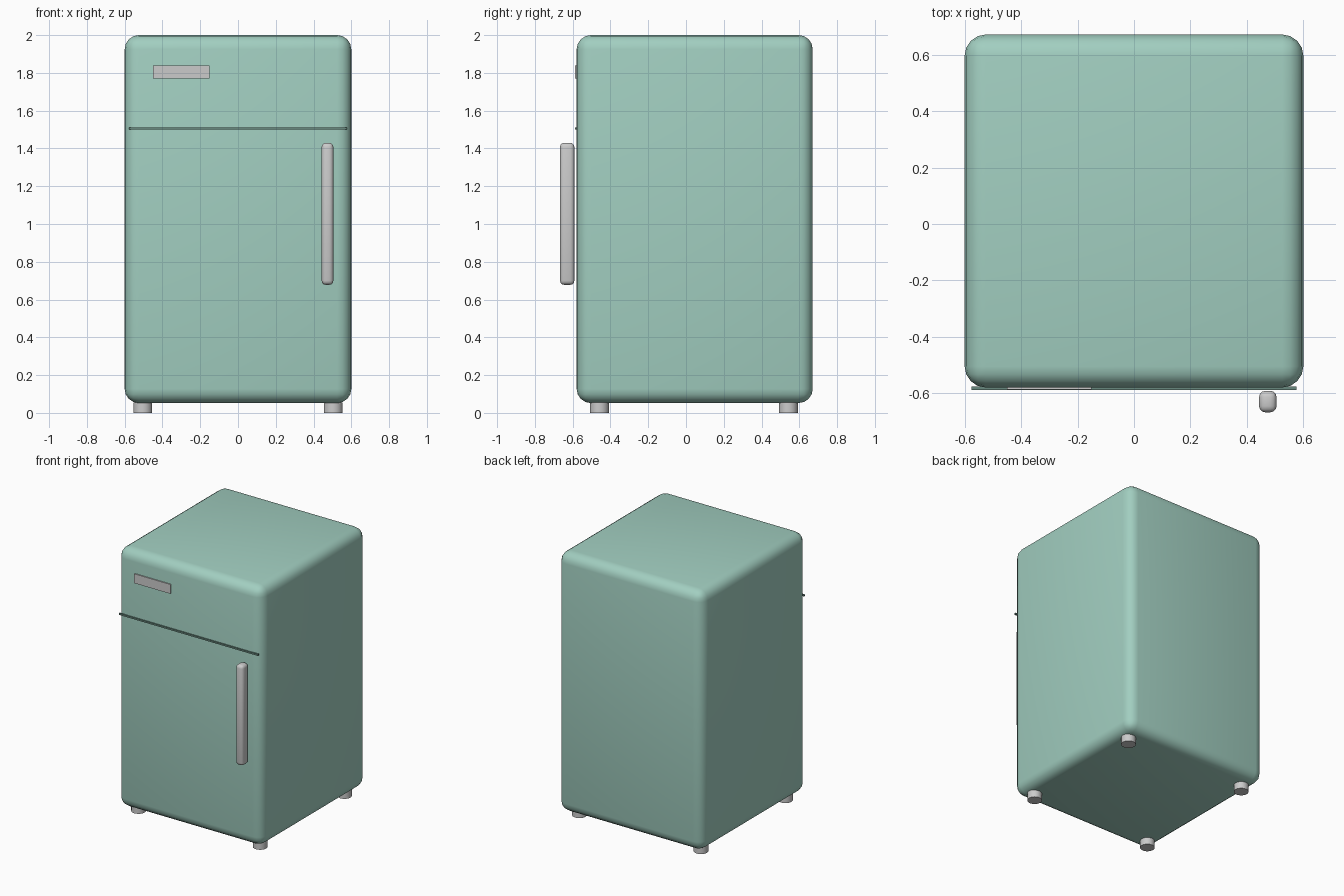
import bpy
import math

if "Cube" in bpy.data.objects:
    bpy.data.objects.remove(bpy.data.objects["Cube"])


def material(name, rgb):
    m = bpy.data.materials.new(name)
    m.diffuse_color = (*rgb, 1)
    m.use_nodes = True
    m.node_tree.nodes["Principled BSDF"].inputs["Base Color"].default_value = m.diffuse_color
    return m


def box(name, lo, hi, mat=None, bevel=0, segments=3):
    """Box between two corners, optionally with rounded edges."""
    bpy.ops.mesh.primitive_cube_add(
        size=1, location=[(a + b) / 2 for a, b in zip(lo, hi)])
    ob = bpy.context.object
    ob.name = name
    ob.scale = [b - a for a, b in zip(lo, hi)]
    bpy.ops.object.transform_apply(location=False, rotation=False, scale=True)
    if mat:
        ob.data.materials.append(mat)
    if bevel:
        mod = ob.modifiers.new("rounding", 'BEVEL')
        mod.width = bevel
        mod.segments = segments
        bpy.ops.object.modifier_apply(modifier=mod.name)
        bpy.ops.object.shade_smooth_by_angle(angle=math.radians(40))
    return ob


green = material("mint_enamel", (0.36, 0.62, 0.53))
dark = material("dark_seam", (0.14, 0.25, 0.21))

# Rounded cabinet
box("cabinet", (-0.6, -0.579, 0.052), (0.6, 0.671, 2.0), green, 0.075, 4)

# Seam between freezer and main door
box("door_seam", (-0.576, -0.588, 1.499), (0.576, -0.576, 1.511), dark)

# Freezer plate and main door handle
box("freezer_plate", (-0.45, -0.587, 1.77), (-0.15, -0.575, 1.84))
box("door_handle", (0.443, -0.667, 0.678), (0.505, -0.591, 1.43), None, 0.022, 3)

# Four short round feet
for side, x in (("left", -0.504), ("right", 0.504)):
    for end, y in (("front", -0.458), ("back", 0.542)):
        bpy.ops.mesh.primitive_cylinder_add(
            vertices=24, radius=0.05, depth=0.056, location=(x, y, 0.028))
        bpy.context.object.name = f"{end}_{side}_foot"
        bpy.ops.object.shade_smooth_by_angle(angle=math.radians(40))
